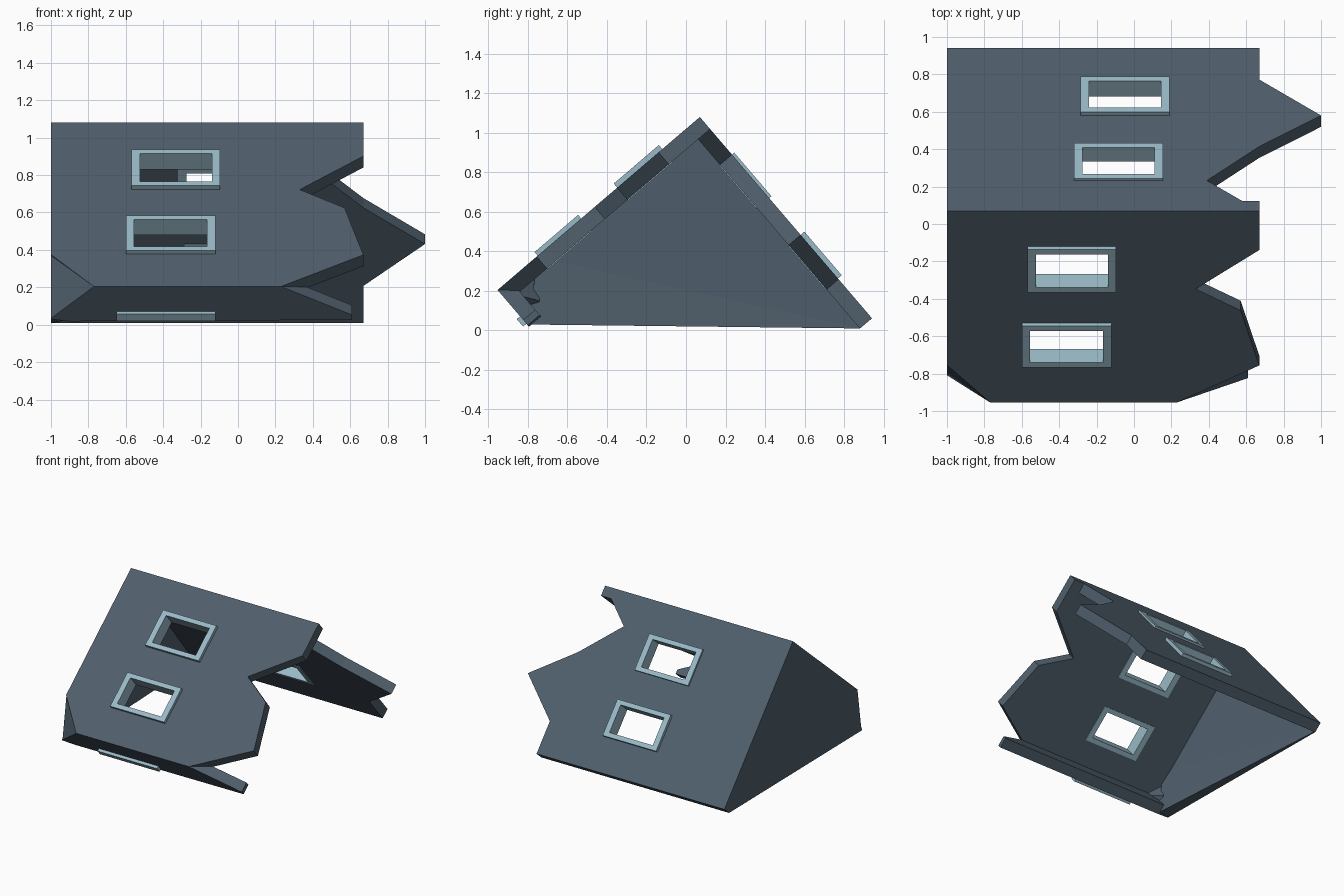
import bpy, bmesh
from mathutils import Vector

if "Cube" in bpy.data.objects:
    bpy.data.objects.remove(bpy.data.objects["Cube"])

def material(name, rgb):
    m = bpy.data.materials.new(name)
    m.diffuse_color = (*rgb, 1)
    m.use_nodes = True
    m.node_tree.nodes["Principled BSDF"].inputs["Base Color"].default_value = m.diffuse_color
    return m

SLATE = material("dark slate", (0.08, 0.115, 0.15))
TRIM = material("pale blue trim", (0.32, 0.49, 0.57))

T = 0.08                                    # wall thickness
DOWN_BACK = Vector((0, 0.65, -0.76))        # two square directions of the tilted tower
DOWN_FRONT = Vector((0, -0.76, -0.65))
APEX = Vector((0, 0.07, 1.08))
CORNER = APEX + DOWN_FRONT * 1.347

def finish(name, bm, mat):
    bmesh.ops.recalc_face_normals(bm, faces=bm.faces)
    me = bpy.data.meshes.new(name)
    bm.to_mesh(me)
    bm.free()
    me.materials.append(mat)
    ob = bpy.data.objects.new(name, me)
    bpy.context.collection.objects.link(ob)
    return ob

def slab(name, loops, origin, udir, out, n0, n1, mat):
    """Outline with holes, given as (x, u) in a wall plane, made solid from n0 to n1."""
    bm = bmesh.new()
    edges = []
    for loop in loops:
        vs = [bm.verts.new(origin + Vector((x, 0, 0)) + udir * u + out * n0) for x, u in loop]
        edges += [bm.edges.new((vs[i - 1], vs[i])) for i in range(len(vs))]
    bmesh.ops.triangle_fill(bm, use_beauty=True, use_dissolve=False, edges=edges, normal=out)
    ext = bmesh.ops.extrude_face_region(bm, geom=bm.faces[:], use_keep_orig=True)
    moved = [g for g in ext["geom"] if isinstance(g, bmesh.types.BMVert)]
    bmesh.ops.translate(bm, verts=moved, vec=out * (n1 - n0))
    return finish(name, bm, mat)

def rect(x0, x1, u0, u1, dx=0, du=0):
    return [(x0 + dx, u0 + du), (x1 - dx, u0 + du), (x1 - dx, u1 - du), (x0 + dx, u1 - du)]

def wall(name, outline, windows, origin, udir, out):
    """Broken wall with window holes and the frames set in them."""
    holes = [rect(*w[:4], 0.012, 0.012) for w in windows]
    slab(name, [outline] + holes, origin, udir, out, 0, -T, SLATE)
    for i, w in enumerate(windows):
        slab(f"{name}_window_frame_{i + 1}", [rect(*w[:4]), rect(*w[:4], 0.045, 0.035)],
             origin, udir, out, w[4], -T - 0.005, TRIM)

# Back wall with pointed break
wall("back_wall",
     [(-1, 0), (-1, 1.34), (0.67, 1.34), (0.67, 1.08), (1, 0.785), (0.67, 0.53), (0.39, 0.25), (0.67, 0)],
     [(-0.32, 0.155, 0.25, 0.54, 0.015), (-0.285, 0.19, 0.785, 1.075, 0.025)],
     APEX, DOWN_BACK, -DOWN_FRONT)

# Front wall with chipped corners
wall("front_wall",
     [(-1, 0), (-1, 1.085), (-0.77, 1.347), (0.23, 1.347), (0.67, 1.087), (0.57, 0.70),
      (0.33, 0.55), (0.67, 0.275), (0.67, 0)],
     [(-0.57, -0.095, 0.25, 0.55, 0.027), (-0.6, -0.12, 0.79, 1.08, 0.024)],
     APEX, DOWN_FRONT, -DOWN_BACK)

# Remnant of the lower wall, with a sliver of its window frame
slab("lower_wall_remnant",
     [[(-1, 0.223), (-0.77, 0), (0.23, 0), (0.61, 0.2), (0.61, 0.235), (-0.9, 0.245), (-1, 0.23)]],
     CORNER, DOWN_BACK, DOWN_FRONT, 0, -T, SLATE)
slab("lower_window_frame_remnant", [rect(-0.65, -0.12, 0.175, 0.225)],
     CORNER, DOWN_BACK, DOWN_FRONT, 0.022, -0.01, TRIM)

# End cap, tapering to nothing at the back corner
ring = [(0.07, 1.08, 0.09), (0.94, 0.06, 0.01), (0.88, 0.01, 0.01), (-0.80, 0.03, 0.1), (-0.75, 0.37, 0.09)]
bm = bmesh.new()
outer = [bm.verts.new((-1, y, z)) for y, z, t in ring]
inner = [bm.verts.new((-1 + t, y, z)) for y, z, t in ring]
bm.faces.new(outer)
bm.faces.new(inner)
for i in range(5):
    bm.faces.new((outer[i - 1], outer[i], inner[i], inner[i - 1]))
bmesh.ops.triangulate(bm, faces=bm.faces)
finish("end_cap", bm, SLATE)

# Cut facet on the lower front corner
bm = bmesh.new()
pts = [Vector((-1, -0.75, 0.37)), CORNER + Vector((-0.77, 0, 0)), Vector((-1, -0.80, 0.03)), Vector((-0.9, -0.74, 0.15))]
v = [bm.verts.new(p) for p in pts]
for tri in ((0, 1, 2), (0, 1, 3), (1, 2, 3), (0, 2, 3)):
    bm.faces.new([v[i] for i in tri])
finish("corner_facet", bm, SLATE)
